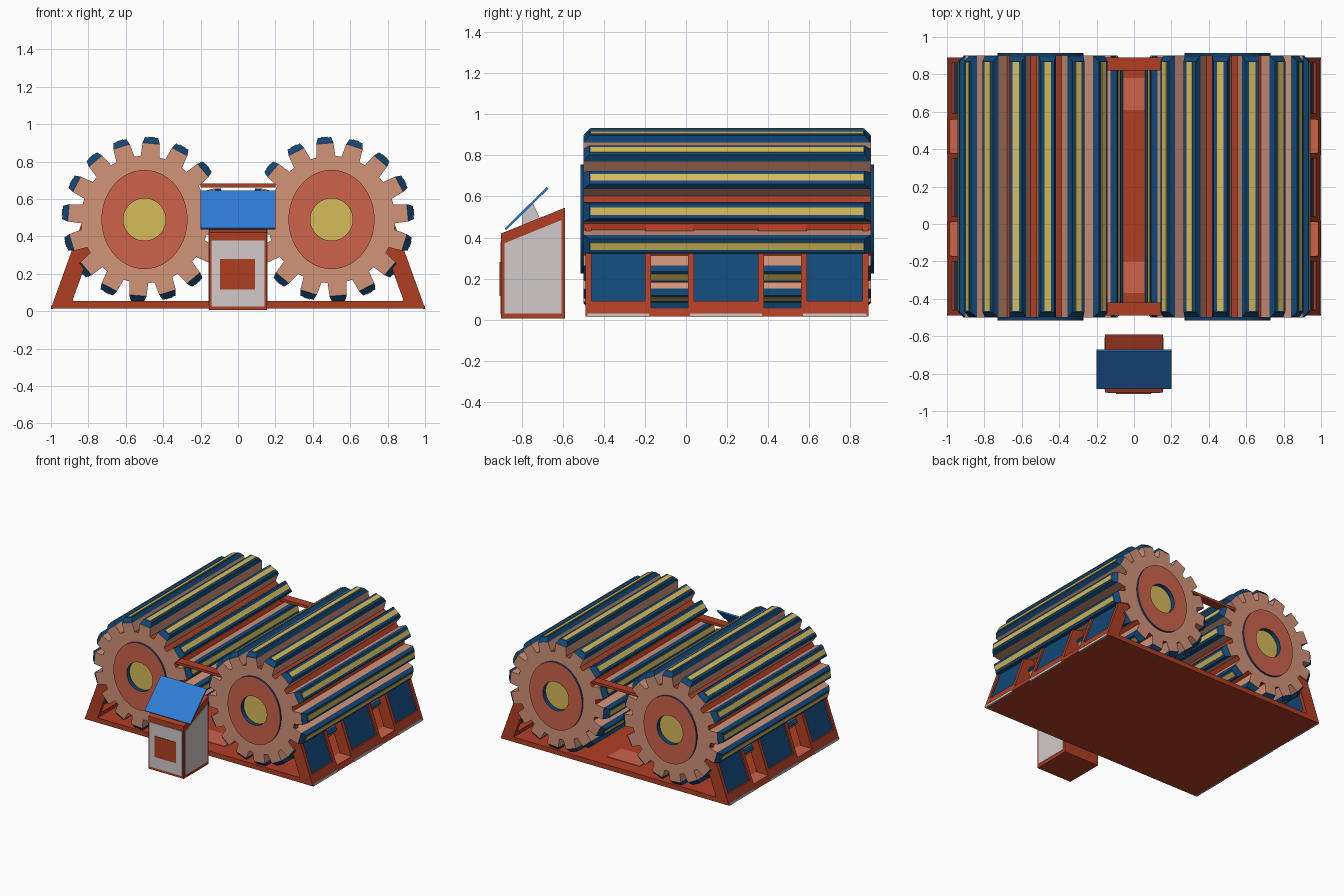
import bpy, bmesh, math
from mathutils import Vector

if "Cube" in bpy.data.objects:
    bpy.data.objects.remove(bpy.data.objects["Cube"])


def lin(c):
    return c / 12.92 if c <= 0.04045 else ((c + 0.055) / 1.055) ** 2.4


def material(name, h):
    m = bpy.data.materials.new(name)
    m.diffuse_color = [lin(int(h[i:i + 2], 16) / 255) for i in (0, 2, 4)] + [1]
    m.use_nodes = True
    m.node_tree.nodes["Principled BSDF"].inputs["Base Color"].default_value = m.diffuse_color
    return m


RED = material("brick red", "b03e24")
SALMON = material("salmon", "cd634b")
TAN = material("tan", "d29378")
YELLOW = material("mustard yellow", "d6bb5a")
NAVY = material("navy blue", "114878")
BLUE = material("screen blue", "2f7dd8")
GREY = material("light grey", "d2caca")


def finish(name, bm, mats):
    bmesh.ops.recalc_face_normals(bm, faces=bm.faces)
    me = bpy.data.meshes.new(name)
    bm.to_mesh(me)
    bm.free()
    for m in mats:
        me.materials.append(m)
    ob = bpy.data.objects.new(name, me)
    bpy.context.collection.objects.link(ob)
    return ob


def loft(bm, rings, mats, caps=(0, 0)):
    """Skin a chain of equal-length loops, one material index per band."""
    vs = [[bm.verts.new(p) for p in r] for r in rings]
    n = len(vs[0])
    for k in range(len(vs) - 1):
        for i in range(n):
            j = (i + 1) % n
            f = bm.faces.new((vs[k][i], vs[k][j], vs[k + 1][j], vs[k + 1][i]))
            f.material_index = mats[k](i) if callable(mats[k]) else mats[k]
    for ring, c in ((vs[0], caps[0]), (vs[-1], caps[1])):
        bm.faces.new(ring).material_index = c


def prism(name, pts, a, b, mat, axis='y'):
    """Extrude an xz outline along y, or a yz outline along x."""
    bm = bmesh.new()
    put = (lambda p, t: (p[0], t, p[1])) if axis == 'y' else (lambda p, t: (t, p[0], p[1]))
    loft(bm, [[put(p, a) for p in pts], [put(p, b) for p in pts]], [0])
    return finish(name, bm, [mat])


def box(name, x0, x1, y0, y1, z0, z1, mat):
    return prism(name, [(x0, z0), (x1, z0), (x1, z1), (x0, z1)], y0, y1, mat)


# Toothed rollers
N, Y0, Y1, ZC = 16, -0.5, 0.9, 0.49
STEP = 2 * math.pi / N


def roller(side):
    cx = 0.5 * side
    start = math.radians(17.5)

    def pt(x, z, y):
        return (cx - side * x, y, ZC + z)

    def polar(a, r, w, y):
        c, s = math.cos(a), math.sin(a)
        return pt(r * c - w * s, r * s + w * c, y)

    def outline(y):
        return [polar(start + k * STEP, r, w, y) for k in range(N)
                for r, w in ((0.337, -0.05), (0.408, -0.046), (0.408, 0.046), (0.337, 0.05))]

    def ellipse(rx, rz, y):
        angs = [start + (i - 1.5) * STEP / 4 for i in range(4 * N)]
        return [pt(rx * math.cos(a), rz * math.sin(a), y) for a in angs]

    # Body with end discs and sunken hubs
    rings = [ellipse(0.113, 0.113, Y0 + 0.02), ellipse(0.113, 0.113, Y0 - 0.015),
             ellipse(0.23, 0.265, Y0 - 0.015), ellipse(0.23, 0.265, Y0), outline(Y0),
             outline(Y1), ellipse(0.23, 0.265, Y1), ellipse(0.23, 0.265, Y1 + 0.015),
             ellipse(0.113, 0.113, Y1 + 0.015), ellipse(0.113, 0.113, Y1 - 0.02)]
    flank = lambda i: 4 if i % 4 == 3 else 0
    bm = bmesh.new()
    loft(bm, rings, [1, 2, 1, 0, flank, 0, 1, 2, 1], (3, 3))
    finish("roller_body", bm, [TAN, NAVY, SALMON, YELLOW, RED])

    # Bevelled tooth caps with a yellow strip along each
    caps, strips = bmesh.new(), bmesh.new()

    def slab(bm, a, r0, w0, e0, r1, w1, e1):
        loft(bm, [[polar(a, r, w, y) for w, y in
                   ((-h, Y0 + e), (h, Y0 + e), (h, Y1 - e), (-h, Y1 - e))]
                  for r, h, e in ((r0, w0, e0), (r1, w1, e1))], [0])

    for k in range(N):
        a = start + k * STEP
        slab(caps, a, 0.406, 0.047, 0, 0.439, 0.036, 0.03)
        slab(strips, a, 0.438, 0.018, 0.035, 0.443, 0.018, 0.035)
    finish("tooth_caps", caps, [NAVY])
    finish("tooth_strips", strips, [YELLOW])


# Sloping side walls
def wall_quad(s, z0, z1, inset=0.0, thick=0.1):
    x = lambda z: 1 - 0.36 * (z - 0.015) - inset
    return [(s * x(z0), z0), (s * x(z1), z1), (s * (x(z1) - thick), z1), (s * (x(z0) - thick), z0)]


PILLARS = [(-0.49, -0.46), (-0.2, -0.17), (0.01, 0.04), (0.35, 0.38), (0.56, 0.59), (0.86, 0.89)]
BAYS = [(-0.46, -0.2), (0.04, 0.35), (0.59, 0.86)]
GAPS = [(-0.17, 0.01), (0.38, 0.56)]

for s in (-1, 1):
    roller(s)
    for a, b in PILLARS:
        prism("wall_pillar", wall_quad(s, 0.03, 0.49), a, b, RED)
    for a, b in BAYS:
        prism("bay_sill", wall_quad(s, 0.04, 0.09), a, b, RED)
        prism("bay_window", wall_quad(s, 0.08, 0.47, 0.012, 0.03), a, b, NAVY)
        prism("bay_top_rail", wall_quad(s, 0.465, 0.49), a, b, RED)
        x0, x1 = sorted((s * 0.99, s * 1.0))
        box("base_edge_strip", x0, x1, a - 0.02, b + 0.02, 0.012, 0.03, GREY)
    for a, b in GAPS:
        prism("gap_top_rail", wall_quad(s, 0.42, 0.49), a, b, RED)
        x0, x1 = sorted((s * 0.88, s * 0.985))
        box("gap_floor", x0, x1, a, b, 0.05, 0.057, SALMON)

# Base plate and floor patches
prism("base_plate", [(-1, 0.015), (1, 0.015), (0.986, 0.053), (-0.986, 0.053)], -0.49, 0.89, RED)
for a, b in ((-0.37, -0.2), (0.61, 0.78)):
    box("floor_patch", -0.14, 0.14, a, b, 0.05, 0.057, SALMON)

# Tie bars between the rollers
for a, b in ((-0.49, -0.42), (0.82, 0.89)):
    box("tie_bar", -0.2, 0.2, a, b, 0.662, 0.682, RED)

# Control stand
prism("stand_body", [(-0.9, 0.005), (-0.59, 0.005), (-0.59, 0.545), (-0.9, 0.42)],
      -0.155, 0.155, RED, 'x')
for s in (-1, 1):
    prism("stand_side_panel", [(-0.885, 0.03), (-0.607, 0.03), (-0.607, 0.485), (-0.885, 0.372)],
          s * 0.154, s * 0.159, GREY, 'x')
box("stand_front_panel", -0.142, 0.142, -0.904, -0.899, 0.025, 0.378, GREY)
box("stand_hatch", -0.095, 0.092, -0.908, -0.903, 0.115, 0.28, RED)

# Tilted screen on its bracket
prism("screen_bracket", [(-0.8, 0.455), (-0.71, 0.49), (-0.745, 0.565), (-0.8, 0.515)],
      -0.1, 0.1, GREY, 'x')
prism("screen", [(-0.883, 0.445), (-0.875, 0.437), (-0.67, 0.638), (-0.678, 0.646)],
      -0.2, 0.2, BLUE, 'x')
